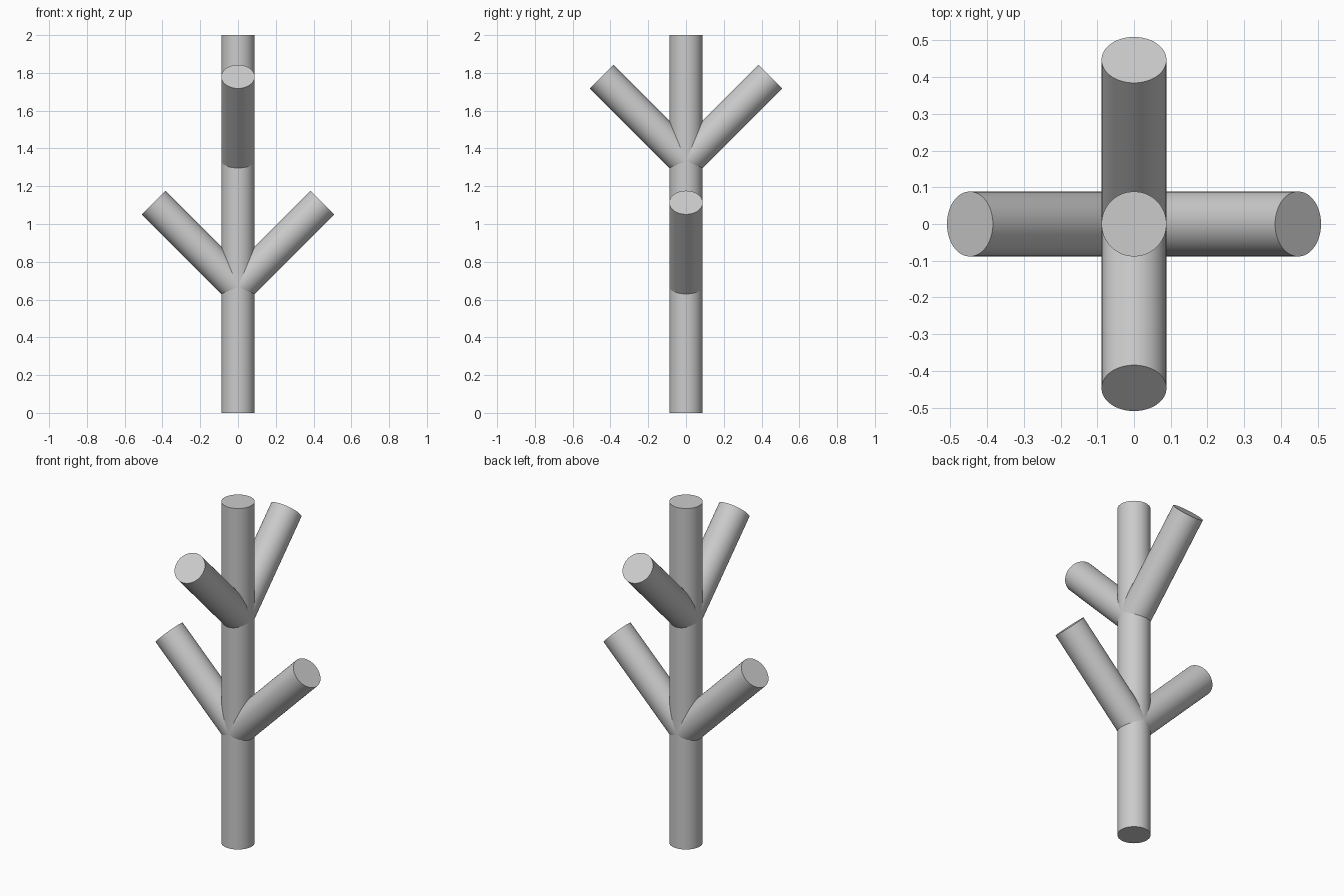
import bpy
import math
from mathutils import Vector

cube = bpy.data.objects.get("Cube")
if cube:
    bpy.data.objects.remove(cube, do_unlink=True)

RADIUS = 0.0885
HEIGHT = 2.0
REACH = 0.447  # horizontal and vertical run of each 45 degree branch

grey = bpy.data.materials.new("plain_grey")
grey.use_nodes = True
grey.diffuse_color = (0.6, 0.6, 0.6, 1)
grey.node_tree.nodes["Principled BSDF"].inputs["Base Color"].default_value = (0.6, 0.6, 0.6, 1)


def rod(name, start, end):
    """Round rod with flat ends between two points."""
    start, end = Vector(start), Vector(end)
    axis = end - start
    bpy.ops.mesh.primitive_cylinder_add(
        vertices=64, radius=RADIUS, depth=axis.length, location=(start + end) / 2,
        rotation=axis.to_track_quat('Z', 'Y').to_euler())
    obj = bpy.context.object
    obj.name = name
    obj.data.materials.append(grey)
    bpy.ops.object.shade_smooth_by_angle(angle=math.radians(30))
    return obj


# Upright trunk
rod("trunk", (0, 0, 0), (0, 0, HEIGHT))

# Lower pair spreads sideways, upper pair spreads front and back
branches = {
    "lower_left_branch": (1, 0, HEIGHT / 3),
    "lower_right_branch": (-1, 0, HEIGHT / 3),
    "upper_front_branch": (0, -1, HEIGHT * 2 / 3),
    "upper_back_branch": (0, 1, HEIGHT * 2 / 3),
}
for name, (dx, dy, z) in branches.items():
    rod(name, (0, 0, z), (dx * REACH, dy * REACH, z + REACH))
